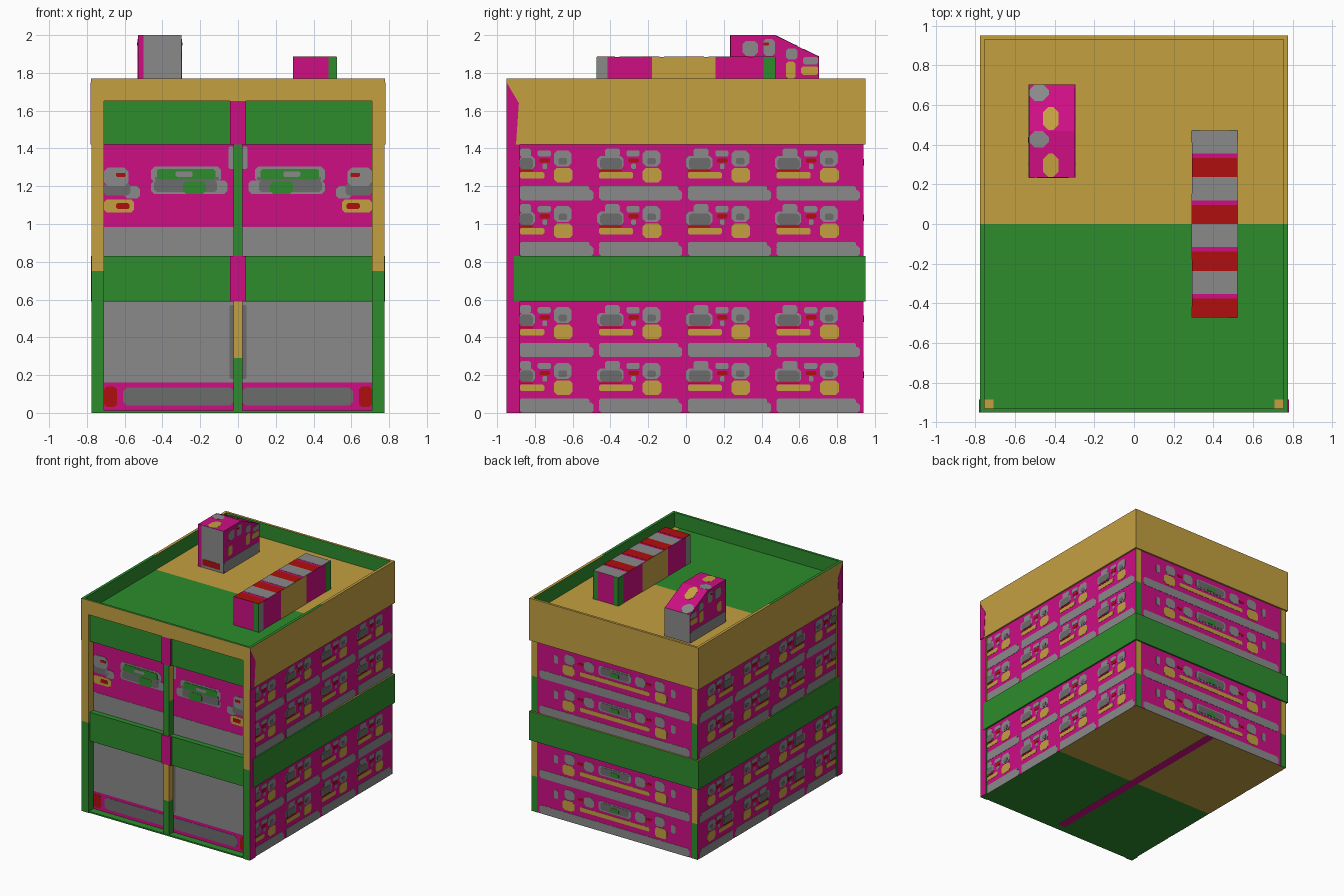
import bpy, bmesh

if "Cube" in bpy.data.objects:
    bpy.data.objects.remove(bpy.data.objects["Cube"])

# ---- flat colours (sRGB bytes converted to linear) ----
SRGB = {"magenta": (205, 14, 132), "gold": (196, 160, 64), "green": (45, 140, 45),
        "grey": (138, 138, 138), "dark_grey": (108, 108, 108), "red": (176, 14, 14)}
NAMES = list(SRGB)
MATS = []
for n, c in SRGB.items():
    m = bpy.data.materials.new(n)
    lin = [((v / 255 + 0.055) / 1.055) ** 2.4 for v in c]
    m.diffuse_color = (*lin, 1)
    m.use_nodes = True
    m.node_tree.nodes["Principled BSDF"].inputs["Base Color"].default_value = m.diffuse_color
    MATS.append(m)


def finish(name, bm):
    me = bpy.data.meshes.new(name)
    for m in MATS:
        me.materials.append(m)
    bm.to_mesh(me)
    bm.free()
    bpy.context.collection.objects.link(bpy.data.objects.new(name, me))


def prism(bm, a, b):
    """Closed solid between two matching rings of points."""
    va, vb = [bm.verts.new(p) for p in a], [bm.verts.new(p) for p in b]
    n = len(a)
    faces = [bm.faces.new(va), bm.faces.new(vb)]
    for i in range(n):
        j = (i + 1) % n
        faces.append(bm.faces.new((va[i], va[j], vb[j], vb[i])))
    return faces


def solid(name, a, b, rule, cuts=()):
    """Prism, cut by axis planes, coloured by a name or a rule(centre, normal)."""
    bm = bmesh.new()
    prism(bm, a, b)
    for axis, val in cuts:
        co, no = [0, 0, 0], [0, 0, 0]
        co[axis], no[axis] = val, 1
        bmesh.ops.bisect_plane(bm, geom=bm.verts[:] + bm.edges[:] + bm.faces[:],
                               plane_co=co, plane_no=no)
    bmesh.ops.recalc_face_normals(bm, faces=bm.faces)
    bm.normal_update()
    for f in bm.faces:
        col = rule if isinstance(rule, str) else rule(f.calc_center_median(), f.normal)
        f.material_index = NAMES.index(col)
    finish(name, bm)


def box(name, x0, x1, y0, y1, z0, z1, rule, cuts=()):
    ring = [(x0, y0), (x1, y0), (x1, y1), (x0, y1)]
    solid(name, [(*p, z0) for p in ring], [(*p, z1) for p in ring], rule, cuts)


def plates(name, frame, items, chamfer=0.22):
    """Thin painted plates (u0, u1, v0, v1, layer, colour) with clipped corners."""
    bm = bmesh.new()
    for u0, u1, v0, v1, layer, col in items:
        c = chamfer * min(u1 - u0, v1 - v0)
        if c > 0:
            pts = [(u0 + c, v0), (u1 - c, v0), (u1, v0 + c), (u1, v1 - c),
                   (u1 - c, v1), (u0 + c, v1), (u0, v1 - c), (u0, v0 + c)]
        else:
            pts = [(u0, v0), (u1, v0), (u1, v1), (u0, v1)]
        d = 0.002 * layer
        for f in prism(bm, [frame(*p, -0.001) for p in pts], [frame(*p, d) for p in pts]):
            f.material_index = NAMES.index(col)
    bmesh.ops.recalc_face_normals(bm, faces=bm.faces)
    finish(name, bm)


def both(items):
    """Items plus their copies mirrored in u."""
    return items + [(-b, -a, c, d, l, k) for a, b, c, d, l, k in items]


def half(c):
    return "green" if c.y < 0 else "gold"


# ---- main block: walls, roof and floor, bands ----
box("main_block", -.765, .765, -.885, .937, 0, 1.65,
    lambda c, n: half(c) if abs(n.z) > .5 else "magenta", [(1, 0)])
plates("floor_stripe", lambda u, v, d: (u, v, -d + .001), [(-.035, .035, -.88, .93, 1, "magenta")], 0)
box("middle_band", -.778, .778, -.91, .95, .59, .83,
    lambda c, n: half(c) if n.z > .5 else "green", [(1, 0)])


# ---- parapet, green on the inside ----
def parapet(c, n):
    if n.z > .5:
        return half(c)
    return "green" if n.x * c.x + n.y * c.y < 0 else "gold"


for s, side in ((-1, "left"), (1, "right")):
    box("parapet_" + side, *sorted((s * .755, s * .778)), -.948, .95, 1.42, 1.77, parapet, [(1, 0)])
    # front corner pillar and its magenta flank over the parapet
    box("front_pillar_" + side, *sorted((s * .71, s * .775)), -.95, -.88, 0, 1.65,
        lambda c, n, s=s: "magenta" if n.x * s > .5 else ("gold" if c.z > .75 else "green"), [(2, .75)])
    flank = [(-.95, 1.42), (-.90, 1.42), (-.885, 1.64), (-.95, 1.75)]
    solid("flank_plate_" + side, [(s * .777, *p) for p in flank], [(s * .781, *p) for p in flank], "magenta")
box("parapet_back", -.778, .778, .93, .95, 1.42, 1.77, parapet)
box("parapet_front", -.778, .778, -.95, -.93, 1.65, 1.77, parapet)

# ---- front: recessed bays, bands and centre columns ----
box("front_sign_band", -.71, .71, -.93, -.88, 1.42, 1.65, "green")
box("front_middle_band", -.71, .71, -.93, -.88, .59, .83, "green")
box("front_step", -.71, .71, -.945, -.88, 0, .012, "green")
for z0, z1 in ((.59, .83), (1.42, 1.65)):
    box("band_joint", -.042, .042, -.945, -.88, z0, z1, "magenta")
box("lower_column", -.025, .025, -.942, -.88, 0, .59,
    lambda c, n: "gold" if c.z > .29 else "green", [(2, .29)])
box("upper_column", -.025, .025, -.942, -.88, .83, 1.42,
    lambda c, n: "gold" if abs(n.x) > .5 and c.z > 1.12 else "green", [(2, 1.12)])


def front(u, v, d):
    return (u, -.885 - d, v)


plates("front_bay_panels", front, both([
    (.02, .71, .16, .59, 1, "grey"), (.02, .71, .83, .985, 1, "grey")]), 0)
plates("front_bay_details", front, both([
    (.02, .61, .04, .135, 1, "dark_grey"), (.64, .71, .03, .14, 1, "red"),
    (.02, .045, .18, .57, 2, "dark_grey"), (.02, .05, 1.29, 1.41, 1, "grey"),
    (.09, .46, 1.22, 1.305, 1, "grey"), (.055, .46, 1.16, 1.23, 1, "grey"),
    (.10, .44, 1.23, 1.25, 2, "dark_grey"), (.11, .445, 1.17, 1.23, 2, "dark_grey"),
    (.12, .43, 1.235, 1.292, 3, "green"), (.17, .29, 1.16, 1.225, 3, "green"),
    (.24, .33, 1.25, 1.278, 4, "grey"),
    (.57, .71, 1.15, 1.22, 1, "dark_grey"), (.58, .71, 1.20, 1.30, 2, "grey"),
    (.52, .60, 1.135, 1.20, 1, "grey"),
    (.595, .645, 1.25, 1.27, 3, "red"), (.55, .71, 1.06, 1.13, 1, "gold"),
    (.575, .645, 1.08, 1.11, 2, "red")]))

# ---- side walls: four columns by four storeys of painted detail ----
SIDE = [(.01, .45, 0, .055, 1, "grey"), (.01, .43, .04, .075, 1, "grey"),
        (.01, .19, .115, .15, 1, "gold"), (.24, .34, .095, .172, 1, "gold"),
        (.0, .14, .165, .235, 1, "grey"), (.015, .13, .165, .225, 2, "dark_grey"),
        (.04, .12, .23, .275, 1, "grey"), (.01, .13, .152, .162, 1, "red"),
        (.165, .22, .20, .222, 1, "red"), (.155, .225, .232, .265, 1, "grey"),
        (.18, .205, .165, .195, 1, "grey"), (.24, .335, .18, .265, 1, "grey"),
        (.265, .31, .19, .225, 2, "dark_grey")]
STOREYS = (0, .295, .83, 1.125)
tiles = [(max(a + y, -.88), b + y, c + z, d + z, l, k)
         for z in STOREYS for y in (-.94, -.47, 0, .47) for a, b, c, d, l, k in SIDE]
plates("right_wall_details", lambda u, v, d: (.765 + d, u, v), tiles)
plates("left_wall_details", lambda u, v, d: (-.765 - d, u, v), tiles)


# ---- back wall: symmetric rows and corner strips ----
def back(u, v, d):
    return (u, .937 + d, v)


BACK = [(-.69, .69, 0, .07, 1, "grey"), (-.32, .32, .115, .15, 1, "gold"),
        (-.15, .15, .17, .25, 1, "grey"), (-.13, .13, .18, .24, 2, "dark_grey"),
        (-.04, .04, .185, .22, 3, "green")] + both([
            (.37, .48, .09, .172, 1, "gold"), (.37, .46, .182, .262, 1, "grey"),
            (.19, .28, .17, .25, 1, "grey"), (.29, .34, .20, .22, 1, "red"),
            (.52, .56, .16, .23, 1, "grey")])
plates("back_wall_details", back,
       [(a, b, c + z, d + z, l, k) for z in STOREYS for a, b, c, d, l, k in BACK])
plates("back_corner_strips", back, both(
    [(.715, .765, z, z + .295, 1, "gold" if i % 2 else "green") for i, z in enumerate(STOREYS)]), 0)

# ---- long roof unit with striped top ----
box("roof_unit", .292, .522, -.472, .472, 1.65, 1.885, "magenta")
stripes = []
for i in range(4):
    y = .472 - i * .236
    stripes += [(.292, .522, y - .117, y, 1, "grey"), (.292, .522, y - .236, y - .14, 1, "red")]
plates("roof_unit_stripes", lambda u, v, d: (u, v, 1.885 + d), stripes, 0)
panels = [(-.472, -.415, 1.65, 1.885, 1, "grey"), (-.18, .155, 1.65, 1.885, 1, "gold"),
          (.41, .472, 1.65, 1.885, 1, "green")]
plates("roof_unit_right_panels", lambda u, v, d: (.522 + d, u, v), panels, 0)
plates("roof_unit_left_panels", lambda u, v, d: (.292 - d, u, v), panels, 0)
edge = (.48, .522, 1.65, 1.885, 1, "green")
plates("roof_unit_front_edge", lambda u, v, d: (u, -.472 - d, v), [edge], 0)
plates("roof_unit_back_edges", lambda u, v, d: (u, .472 + d, v),
       [edge, (.292, .33, 1.65, 1.885, 1, "green")], 0)

# ---- sloped roof hut ----
prof = [(.235, 1.65), (.705, 1.65), (.705, 1.885), (.47, 2.0), (.235, 2.0)]
solid("roof_hut", [(-.53, *p) for p in prof], [(-.298, *p) for p in prof],
      lambda c, n: "grey" if abs(n.y) > .8 else "magenta")
hut = [(.235, .705, 1.65, 1.74, 1, "grey"), (.30, .38, 1.89, 1.97, 1, "grey"),
       (.41, .47, 1.89, 1.98, 1, "grey"), (.53, .58, 1.77, 1.86, 1, "gold"),
       (.61, .70, 1.79, 1.835, 1, "gold"), (.62, .70, 1.845, 1.885, 1, "grey"),
       (.53, .59, 1.87, 1.93, 1, "grey"), (.41, .44, 1.945, 1.96, 2, "red"),
       (.29, .35, 1.77, 1.85, 1, "gold")]
plates("hut_right_details", lambda u, v, d: (-.298 + d, u, v), hut)
plates("hut_left_details", lambda u, v, d: (-.53 - d, u, v), hut)
plates("hut_front_details", lambda u, v, d: (u, .235 - d, v),
       [(-.53, -.50, 1.65, 2.0, 1, "magenta"), (-.49, -.33, 1.67, 1.72, 1, "red")], 0)
tops = [(-.46, -.38, .237, .355, 1, "gold"), (-.53, -.43, .385, .468, 1, "grey")]
plates("hut_top_details", lambda u, v, d: (u, v, 2.0 + d - .001), tops, .35)
plates("hut_slope_details", lambda u, v, d: (u, v + .236, 2.0 - (v - .234) * .489 + d), tops, .35)
